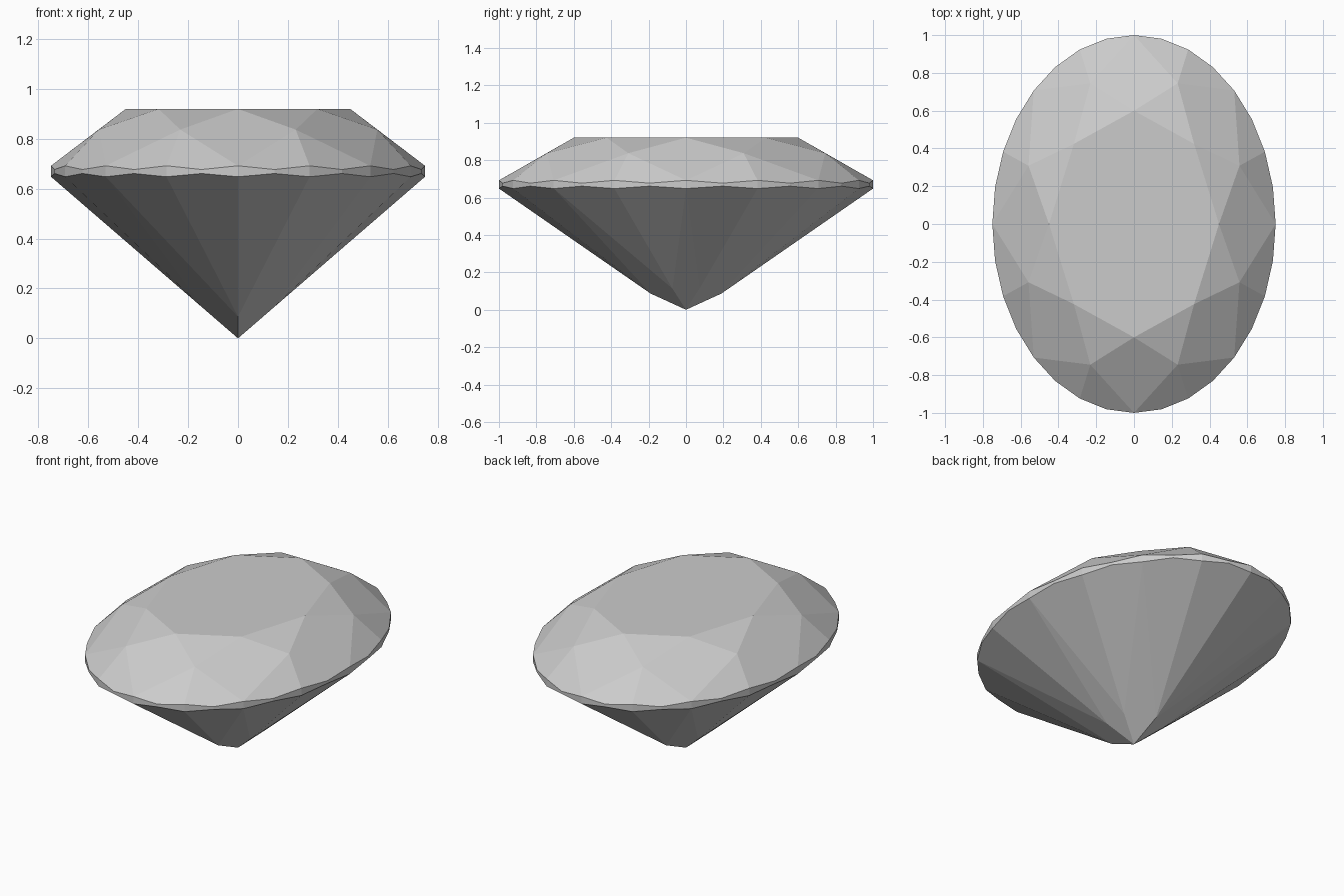
import bpy, bmesh
from math import sin, cos, pi

if "Cube" in bpy.data.objects:
    bpy.data.objects.remove(bpy.data.objects["Cube"])

RX, RY = 0.75, 1.0      # oval half sizes
N = 32                  # girdle points
bm = bmesh.new()


def point(step, r, z):
    """Vertex on the oval; step counts 1/32 turns from +x."""
    a = 2 * pi * step / N
    return bm.verts.new((RX * r * cos(a), RY * r * sin(a), z))


# girdle rings: scalloped where the facets meet the rounded outline
top = [point(i, 1, 0.677 if i % 2 else 0.692) for i in range(N)]
low = [point(i, 1, 0.661 if i % 2 else 0.648) for i in range(N)]
for i in range(N):
    j = (i + 1) % N
    bm.faces.new((low[i], low[j], top[j], top[i]))

# crown: table, star facets, kites and upper girdle facets
table = [point(4 * k, 0.6, 0.92) for k in range(8)]
star = [point(4 * k + 2, 0.806, 0.837) for k in range(8)]
bm.faces.new(table)
for k in range(8):
    n, g = (k + 1) % 8, 4 * k
    bm.faces.new((table[k], star[k], table[n]))
    bm.faces.new((table[k], star[k - 1], top[g], star[k]))
    for s in (g, g + 2):
        bm.faces.new((star[k], top[s], top[s + 1], top[(s + 2) % N]))

# pavilion: six main kites around the culet, lower girdle facets between them
culet = bm.verts.new((0, 0, 0))
mains = [0, 4, 12, 16, 20, 28]
R = 0.19
lower = []
for k, a in enumerate(mains):
    b = mains[(k + 1) % 6]
    half = ((b - a) % N) / 2
    z = 0.648 * R * cos(2 * pi * half / N)
    v = point(a + half, R, z)
    lower.append(v)
    for s in range(a, a + int(2 * half), 2):
        bm.faces.new((v, low[(s + 2) % N], low[s + 1], low[s]))
for k, a in enumerate(mains):
    bm.faces.new((culet, lower[k], low[a], lower[k - 1]))

bmesh.ops.recalc_face_normals(bm, faces=bm.faces)
mesh = bpy.data.meshes.new("oval_gemstone")
bm.to_mesh(mesh)
bm.free()
bpy.context.collection.objects.link(bpy.data.objects.new("oval_gemstone", mesh))
